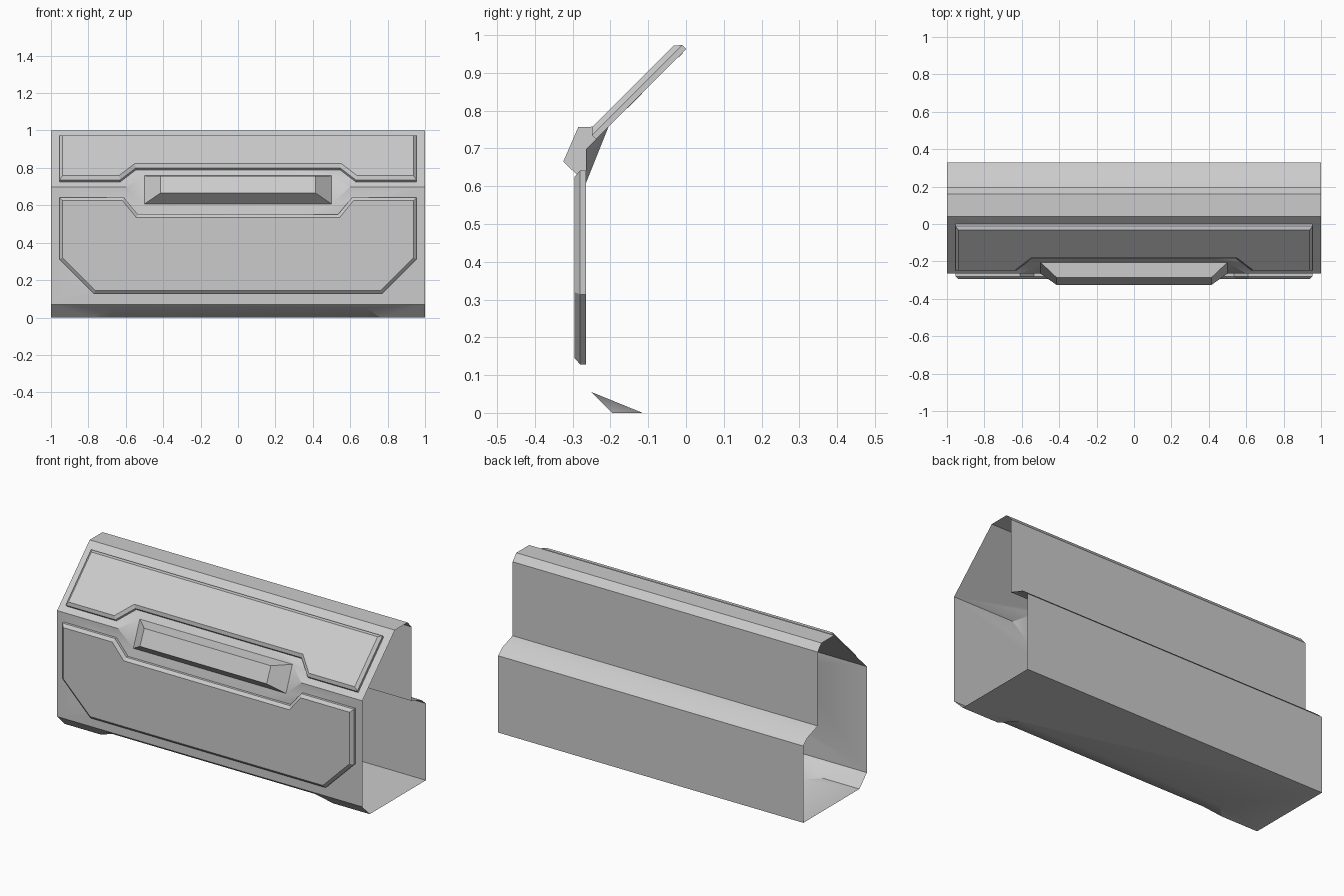
import bpy, bmesh, math
from mathutils import Vector

cube = bpy.data.objects.get("Cube")
if cube:
    bpy.data.objects.remove(cube, do_unlink=True)

grey = bpy.data.materials.new("plain_grey")
grey.use_nodes = True
grey.diffuse_color = (0.6, 0.6, 0.6, 1)
grey.node_tree.nodes["Principled BSDF"].inputs["Base Color"].default_value = (0.6, 0.6, 0.6, 1)


def finish(bm, name):
    mesh = bpy.data.meshes.new(name)
    bm.to_mesh(mesh)
    bm.free()
    mesh.materials.append(grey)
    obj = bpy.data.objects.new(name, mesh)
    bpy.context.collection.objects.link(obj)
    bpy.ops.object.select_all(action='DESELECT')
    obj.select_set(True)
    bpy.context.view_layer.objects.active = obj
    bpy.ops.object.shade_smooth_by_angle(angle=math.radians(25))
    return obj


def flip(p):
    return (-p[0], p[1], p[2])


def add_face(bm, points, outward):
    """Add a polygon whose normal points along outward."""
    face = bm.faces.new([bm.verts.new(p) for p in points])
    face.normal_update()
    if face.normal.dot(Vector(outward)) < 0:
        face.normal_flip()
    return face


def symmetric_face(bm, half, outward):
    """Polygon from the points of its +x half, mirrored across x = 0."""
    return add_face(bm, half + [flip(p) for p in reversed(half)], outward)


def end_faces(bm, points, outward):
    add_face(bm, points, outward)
    add_face(bm, [flip(p) for p in points], flip(outward))


# Key lines of the shell: crease and the two recesses cut into it
crease_y, crease_z = -0.265, 0.698
crease_tip = (0.6, crease_y, crease_z)
grip_low = (0.5, crease_y, 0.608)
grip_high = (0.5, -0.205, 0.758)
toe_top = (0.68, -0.25, 0.055)
toe_edge = (0.76, -0.195, 0)
toe_back = (0.68, -0.115, 0)

# Open-ended body shell
bm = bmesh.new()
front_base = (1, crease_y, 0.07)
crease_end = (1, crease_y, crease_z)
symmetric_face(bm, [front_base, crease_end, crease_tip, grip_low], (0, -1, 0))
symmetric_face(bm, [(1, 0.04, 1), crease_end, crease_tip, grip_high], (0, -1, 1))
symmetric_face(bm, [front_base, (1, -0.195, 0), toe_edge, toe_top], (0, -1, -1))
symmetric_face(bm, [(1, 0.33, 0), (1, -0.195, 0), toe_edge, toe_back], (0, 0, -1))

# Recess behind the grip and recess under the toe
symmetric_face(bm, [grip_low, grip_high], (0, -1, 0.4))
end_faces(bm, [crease_tip, grip_low, grip_high], (-1, -1, 0.4))
symmetric_face(bm, [toe_top, toe_back], (0, -0.4, -1))
end_faces(bm, [toe_top, toe_edge, toe_back], (-1, -0.4, -1))

# Roof, stepped back and ledge as strips
back = [(0.04, 1), (0.16, 1), (0.195, 0.96), (0.195, 0.522),
        (0.29, 0.49), (0.33, 0.455), (0.33, 0)]
for (y0, z0), (y1, z1) in zip(back, back[1:]):
    symmetric_face(bm, [(1, y0, z0), (1, y1, z1)], (0, z0 - z1, y1 - y0))
bmesh.ops.remove_doubles(bm, verts=bm.verts, dist=0.0005)
finish(bm, "body_shell")


def raised_panel(name, half, up, lip=0.015, chamfer=0.017):
    """Panel lying on the shell: half outline as (x, distance from crease)."""
    up = Vector(up).normalized()
    normal = Vector((0, -up.z, up.y))
    origin = Vector((0, crease_y, crease_z))
    bm = bmesh.new()
    points = [tuple(Vector((x, 0, 0)) + origin + up * s) for x, s in half]
    face = symmetric_face(bm, points, normal)
    raised = bmesh.ops.extrude_face_region(bm, geom=[face])["geom"]
    bmesh.ops.translate(bm, vec=normal * lip,
                        verts=[v for v in raised if isinstance(v, bmesh.types.BMVert)])
    top = [f for f in raised if isinstance(f, bmesh.types.BMFace)]
    if face.is_valid:
        bmesh.ops.delete(bm, geom=[face], context='FACES_ONLY')
    bm.normal_update()
    bmesh.ops.inset_region(bm, faces=top, thickness=chamfer, depth=lip,
                           use_even_offset=True, use_boundary=True)
    bmesh.ops.recalc_face_normals(bm, faces=bm.faces)
    bm.normal_update()
    if max(bm.faces, key=lambda f: f.calc_area()).normal.dot(normal) < 0:
        bmesh.ops.reverse_faces(bm, faces=bm.faces)
    finish(bm, name)


# Panels with a notch around the grip
raised_panel("upper_panel",
             [(0.955, 0.375), (0.955, 0.038), (0.63, 0.038), (0.545, 0.13)], (0, 1, 1))
raised_panel("lower_panel",
             [(0.77, -0.57), (0.955, -0.385), (0.955, -0.056),
              (0.61, -0.056), (0.535, -0.147)], (0, 0, 1))

# Grip bar with slanted ends
bm = bmesh.new()
nose = (0.415, -0.325, 0.665)
brow = (0.415, -0.285, 0.757)
symmetric_face(bm, [grip_low, nose], (0, -1, -1))
symmetric_face(bm, [nose, brow], (0, -1, 0.4))
symmetric_face(bm, [brow, grip_high], (0, 0, 1))
end_faces(bm, [grip_low, nose, brow], (1, -1, 0))
end_faces(bm, [grip_low, brow, grip_high], (1, -1, 0))
bmesh.ops.remove_doubles(bm, verts=bm.verts, dist=0.0005)
finish(bm, "grip_bar")
